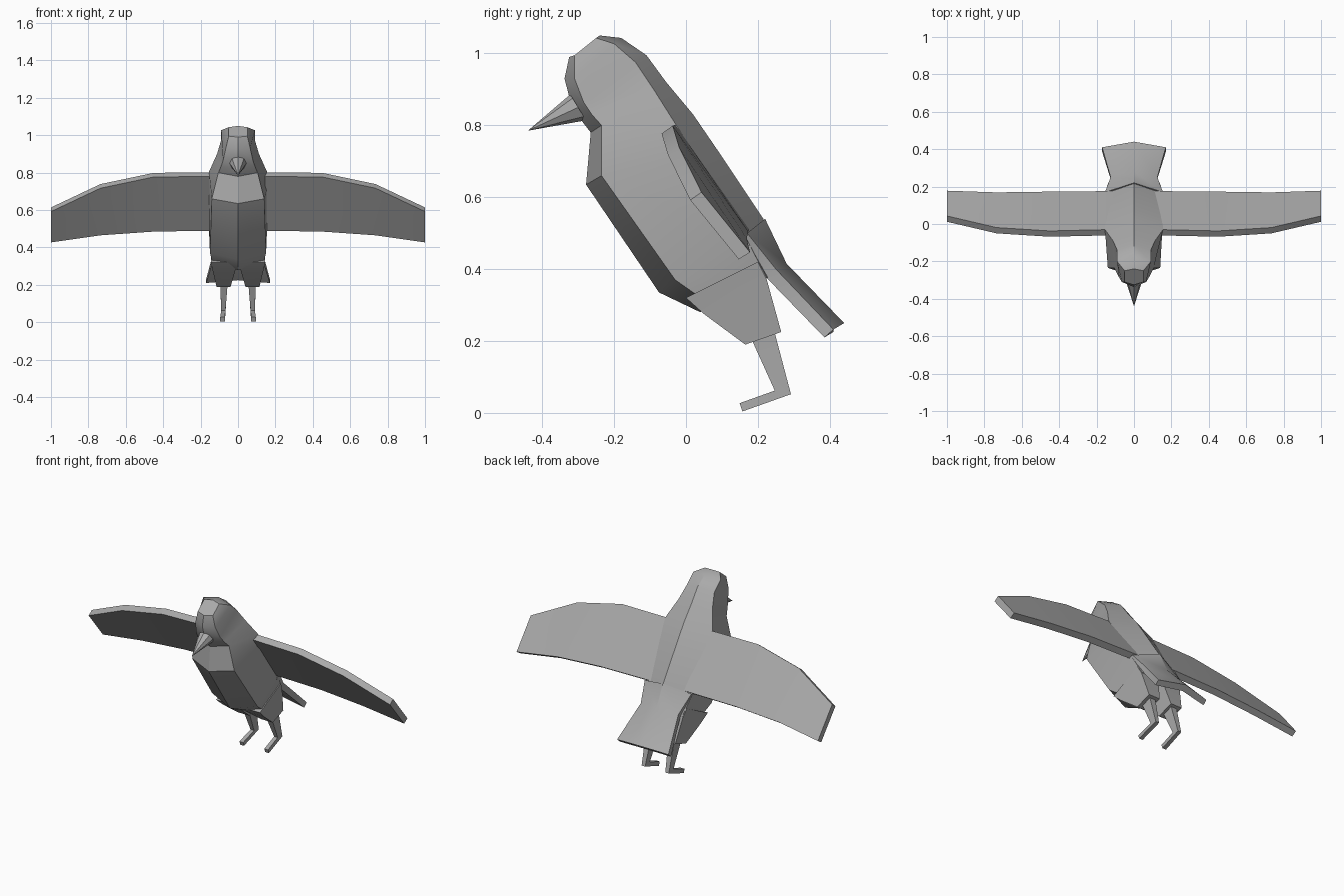
import bpy
import bmesh
import math

if "Cube" in bpy.data.objects:
    bpy.data.objects.remove(bpy.data.objects["Cube"], do_unlink=True)

grey = bpy.data.materials.new("plain grey")
grey.use_nodes = True
COLOUR = (0.4, 0.4, 0.4, 1)
grey.diffuse_color = COLOUR
grey.node_tree.nodes["Principled BSDF"].inputs["Base Color"].default_value = COLOUR


def loft(name, rings):
    """Skin a row of equal rings, cap both ends and shade by angle."""
    bm = bmesh.new()
    rows = [[bm.verts.new(p) for p in ring] for ring in rings]
    n = len(rows[0])
    for a, b in zip(rows, rows[1:]):
        for i in range(n):
            j = (i + 1) % n
            bm.faces.new((a[i], a[j], b[j], b[i]))
    bm.faces.new(rows[0])
    bm.faces.new(rows[-1])
    bmesh.ops.remove_doubles(bm, verts=bm.verts, dist=0.0005)
    bmesh.ops.recalc_face_normals(bm, faces=bm.faces)
    mesh = bpy.data.meshes.new(name)
    bm.to_mesh(mesh)
    bm.free()
    mesh.materials.append(grey)
    obj = bpy.data.objects.new(name, mesh)
    bpy.context.collection.objects.link(obj)
    bpy.ops.object.select_all(action="DESELECT")
    obj.select_set(True)
    bpy.context.view_layer.objects.active = obj
    bpy.ops.object.shade_smooth_by_angle(angle=math.radians(30))
    return obj


def section(belly, belly_edge, back_edge, back):
    """Symmetric six-sided section: two centre points, two side points."""
    half = [belly_edge, back_edge]
    return ([(0, *belly)] + half + [(0, *back)]
            + [(-x, y, z) for x, y, z in reversed(half)])


def slab(x0, x1, *outline):
    """Four-sided section of a leg: a front and a back point, widened in x."""
    (fy, fz), (by, bz) = outline
    return [(x0, fy, fz), (x1, fy, fz), (x1, by, bz), (x0, by, bz)]


def pair(name, rings):
    for side, s in (("left", 1), ("right", -1)):
        loft(f"{side}_{name}", [[(s * x, y, z) for x, y, z in r] for r in rings])


# Head and body, from crown to rump
loft("body", [
    section((-.325, .99), (.05, -.31, .995), (.05, -.25, 1.043), (-.24, 1.05)),
    section((-.338, .93), (.065, -.31, .93), (.09, -.2, 1.027), (-.18, 1.043)),
    section((-.325, .88), (.08, -.285, .865), (.09, -.14, .975), (-.11, .995)),
    section((-.3, .825), (.092, -.262, .83), (.112, -.09, .9), (-.055, .92)),
    section((-.265, .78), (.105, -.235, .8), (.155, -.03, .805), (.02, .83)),
    section((-.278, .635), (.14, -.235, .66), (.155, .03, .71), (.085, .735)),
    section((-.075, .335), (.15, -.03, .37), (.155, .165, .49), (.215, .54)),
    section((.04, .28), (.13, .07, .3), (.13, .225, .375), (.26, .4)),
])

# Fan tail
loft("tail", [
    section((.16, .48), (.155, .145, .47), (.155, .17, .5), (.22, .54)),
    section((.24, .375), (.12, .225, .375), (.125, .25, .4), (.28, .415)),
    section((.41, .225), (.17, .385, .21), (.17, .41, .232), (.44, .25)),
])

# Beak
base = []
for i in range(8):
    a = math.tau * i / 8
    base.append((.045 * math.cos(a), -.3 - .022 * math.sin(a), .85 + .036 * math.sin(a)))
loft("beak", [base, [(0, -.44, .785)] * 8])

# Wings: front edge and rear edge at each span station
stations = [(.1, -.06, .78, .145, .49), (.45, -.068, .777, .142, .485),
            (.735, -.05, .717, .138, .465), (1, .012, .592, .147, .427)]
wing = []
for x, fy, fz, ry, rz in stations:
    wing.append([(x, fy, fz), (x, fy + .031, fz + .022),
                 (x, ry + .031, rz + .02), (x, ry, rz)])
pair("wing", wing)

# Thighs
pair("thigh", [
    slab(.0, .145, (.0, .32), (.2, .42)),
    slab(.015, .135, (.05, .275), (.225, .37)),
    slab(.04, .115, (.165, .19), (.265, .225)),
])

# Legs with bent feet
pair("leg", [
    slab(.055, .095, (.18, .21), (.245, .23)),
    slab(.067, .09, (.247, .062), (.292, .052)),
    slab(.07, .095, (.149, .027), (.157, .004)),
])
